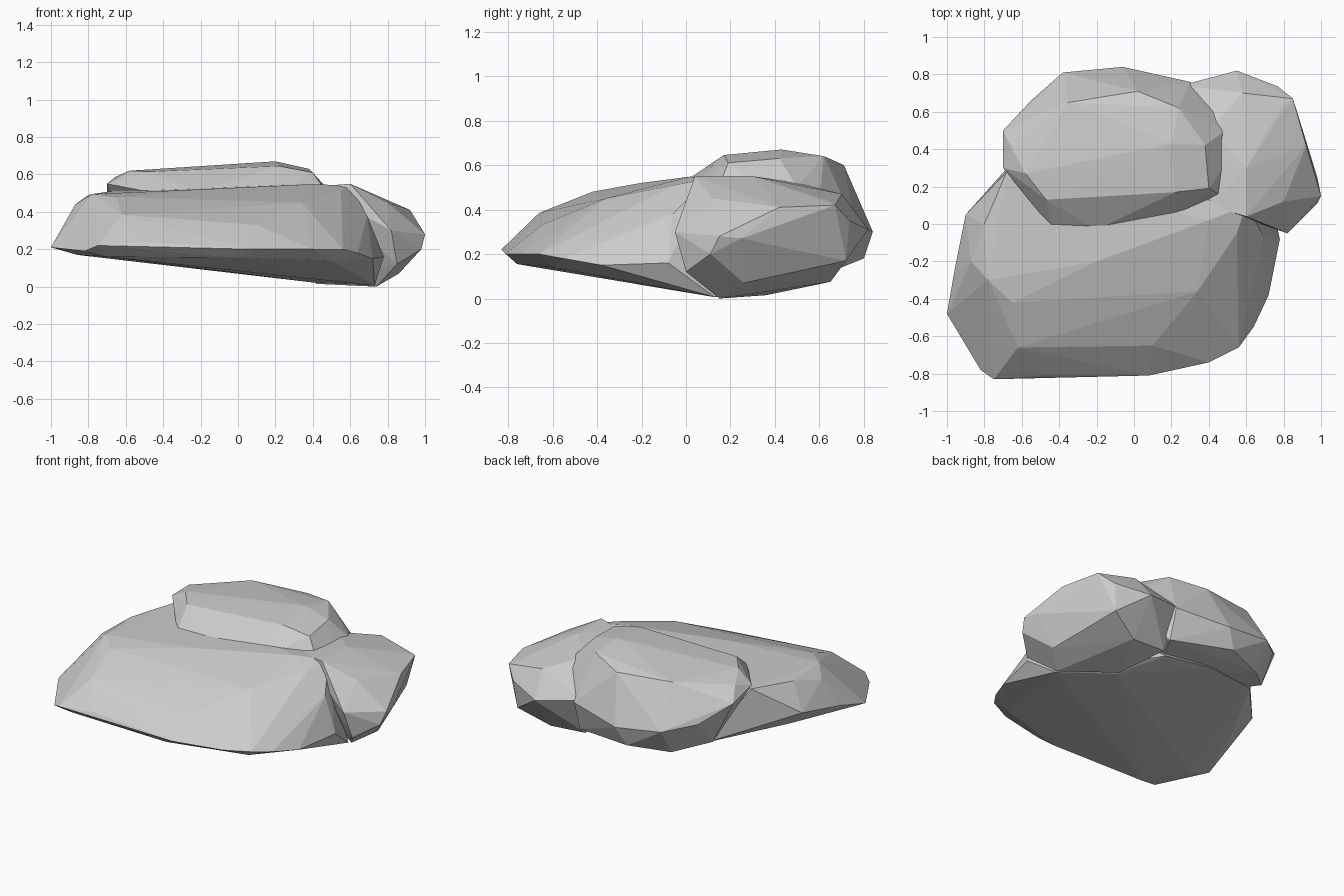
import bpy, bmesh


def hull_rock(name, *sections):
    """Faceted stone stretched over a few cross-sections."""
    bm = bmesh.new()
    for section in sections:
        for p in section:
            bm.verts.new(p)
    res = bmesh.ops.convex_hull(bm, input=bm.verts[:])
    junk = {g for g in res["geom_interior"] + res["geom_unused"]
            if isinstance(g, bmesh.types.BMVert)}
    bmesh.ops.delete(bm, geom=list(junk), context='VERTS')
    bmesh.ops.recalc_face_normals(bm, faces=bm.faces[:])
    me = bpy.data.meshes.new(name)
    bm.to_mesh(me)
    bm.free()
    ob = bpy.data.objects.new(name, me)
    bpy.context.collection.objects.link(ob)
    return ob


# Wide sloping slab at the front: top, rim, underside
slab = hull_rock(
    "rock",
    [(-.80, .0, .49), (-.78, -.3, .495), (-.65, -.42, .48), (-.62, -.66, .385),
     (.1, -.65, .33), (.35, -.57, .31), (.34, -.36, .45), (.55, -.05, .51),
     (.4, .02, .548), (-.2, -.2, .52), (-.68, .28, .51), (-.87, -.2, .44),
     (.6, .1, .54), (.69, -.06, .38)],
    [(-1, -.48, .21), (-.82, -.78, .19), (-.75, -.83, .22), (-.5, -.81, .24),
     (.08, -.81, .2), (.4, -.74, .2), (.56, -.66, .2), (.64, -.55, .18),
     (.72, -.38, .15), (.78, -.08, .16), (-.9, .05, .32), (-.96, -.25, .27)],
    [(-.86, -.5, .17), (-.7, -.75, .16), (0, -.76, .155), (.5, -.6, .14),
     (.73, .13, .006), (.42, .33, .02), (.25, .6, .09), (-.1, .62, .125),
     (-.78, 0, .2), (-.5, .5, .185)])

# Rounded boulder at the back: cap, waist, foot
boulder = hull_rock(
    "back_boulder",
    [(-.47, .13, .615), (.22, .17, .645), (.4, .19, .61), (.2, .43, .67),
     (.38, .42, .63), (.24, .62, .64), (.02, .71, .6), (-.35, .65, .61),
     (-.58, .27, .62), (-.66, .42, .585)],
    [(-.7, .5, .5), (-.7, .3, .55), (-.55, .66, .38), (-.38, .81, .34), (-.06, .84, .3),
     (.3, .76, .34), (.44, .6, .46), (.49, .5, .5), (.49, .32, .51), (.47, .15, .51),
     (.22, .03, .51), (-.2, -.03, .51), (-.44, -.02, .5)],
    [(-.57, .53, .22), (-.38, .7, .165), (.3, .7, .14), (-.12, .8, .18),
     (.1, .3, .12), (-.3, .3, .17)])

# Angular lobe at the right: top, rim, foot
lobe = hull_rock(
    "right_lobe",
    [(.4, .1, .535), (.6, .04, .55), (.6, .3, .55), (.4, .5, .52), (.58, .7, .47),
     (.8, .12, .45), (.8, .64, .44)],
    [(1, .15, .28), (.98, .25, .27), (.92, .42, .41), (.85, .67, .42), (.77, .735, .35),
     (.55, .82, .31), (.25, .74, .36), (.82, -.05, .3)],
    [(.74, .15, 0), (.86, .26, .07), (.98, .11, .2), (.85, .0, .12), (.42, .36, .015),
     (.75, .72, .17), (.55, .65, .075), (.3, .64, .09)])

# Fuse the stones into one surface
bpy.context.view_layer.objects.active = slab
for part in (boulder, lobe):
    mod = slab.modifiers.new("fuse", 'BOOLEAN')
    mod.operation = 'UNION'
    mod.solver = 'EXACT'
    mod.object = part
    bpy.ops.object.modifier_apply(modifier=mod.name)
    bpy.data.objects.remove(part)
